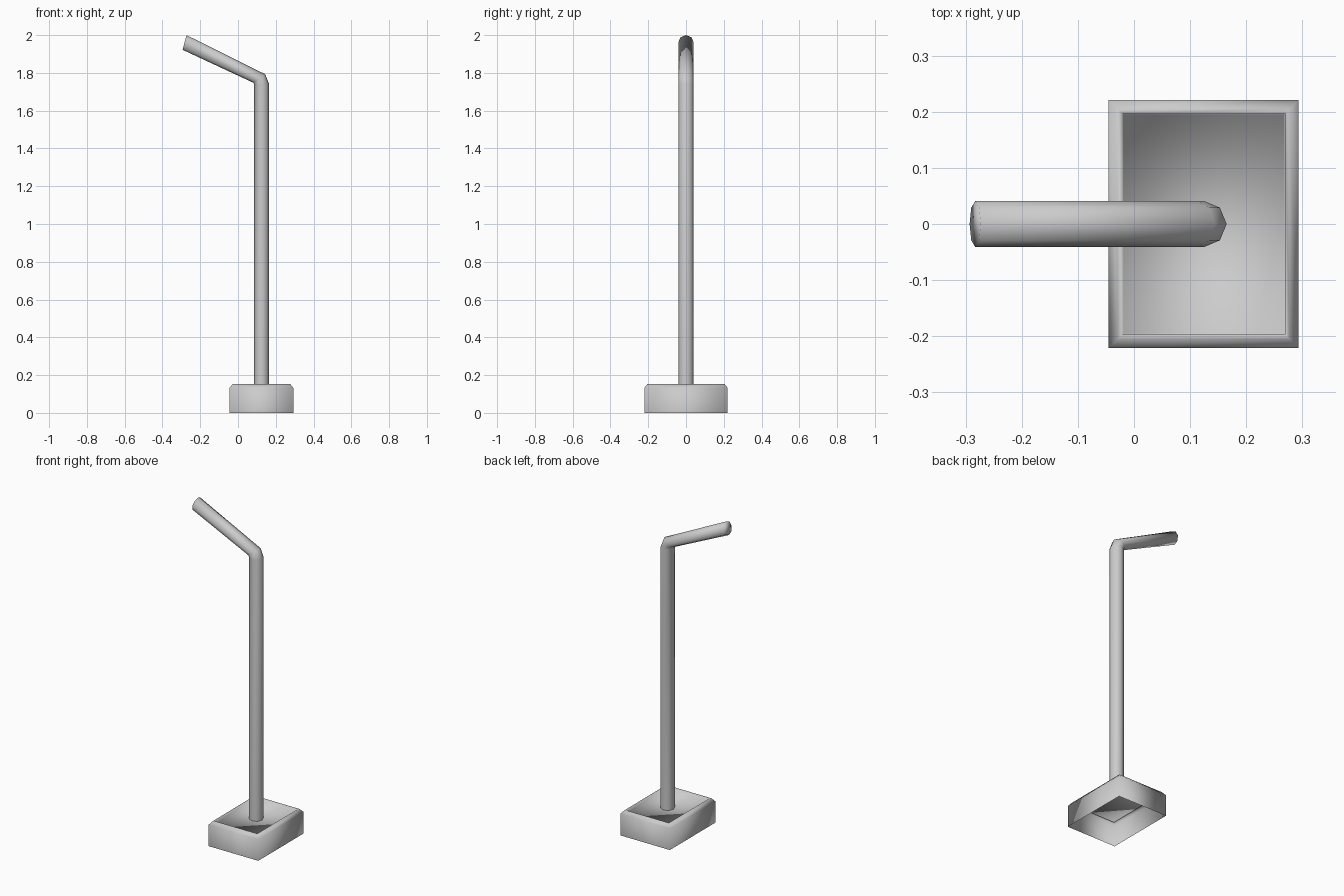
import bpy
import bmesh
from math import cos, sin, pi
from mathutils import Vector

if "Cube" in bpy.data.objects:
    bpy.data.objects.remove(bpy.data.objects["Cube"])


def make_object(name, rings, cap_end):
    """Skin a list of equal-length vertex rings and shade the result smooth."""
    bm = bmesh.new()
    loops = [[bm.verts.new(p) for p in ring] for ring in rings]
    n = len(loops[0])
    for a, b in zip(loops, loops[1:]):
        for i in range(n):
            j = (i + 1) % n
            bm.faces.new((a[i], a[j], b[j], b[i]))
    if cap_end:
        bm.faces.new(loops[-1])
    for f in bm.faces:
        f.smooth = True
    mesh = bpy.data.meshes.new(name)
    bm.to_mesh(mesh)
    bm.free()
    obj = bpy.data.objects.new(name, mesh)
    bpy.context.collection.objects.link(obj)
    return obj


def rectangle(cx, hx, hy, z):
    return [(cx + sx * hx, sy * hy, z)
            for sx, sy in ((-1, -1), (1, -1), (1, 1), (-1, 1))]


def tube_ring(outer, inner, radius=0.041, sides=8):
    """Octagonal section spanning two side-view (x, z) points."""
    o, i = Vector((outer[0], 0, outer[1])), Vector((inner[0], 0, inner[1]))
    mid, half = (o + i) / 2, (o - i) / 2
    return [mid + half * cos(2 * pi * k / sides)
            + Vector((0, radius * sin(2 * pi * k / sides), 0))
            for k in range(sides)]


# Base: open-bottomed shell with chamfered lip and shallow recessed top
CX, HX, HY = 0.124, 0.169, 0.221
base_profile = [(0, 0), (0, 0.132), (0.016, 0.152), (0.024, 0.152), (0.026, 0.132)]
make_object("base",
            [rectangle(CX, HX - d, HY - d, z) for d, z in base_profile],
            cap_end=True)

# Post: upright octagonal tube with a bent upper arm
post_sections = [
    ((0.165, 0.132), (0.085, 0.132)),
    ((0.165, 1.74), (0.085, 1.74)),
    ((0.144, 1.793), (0.081, 1.748)),
    ((-0.273, 2.0), (-0.293, 1.922)),
]
make_object("bent_post", [tube_ring(o, i) for o, i in post_sections], cap_end=True)
